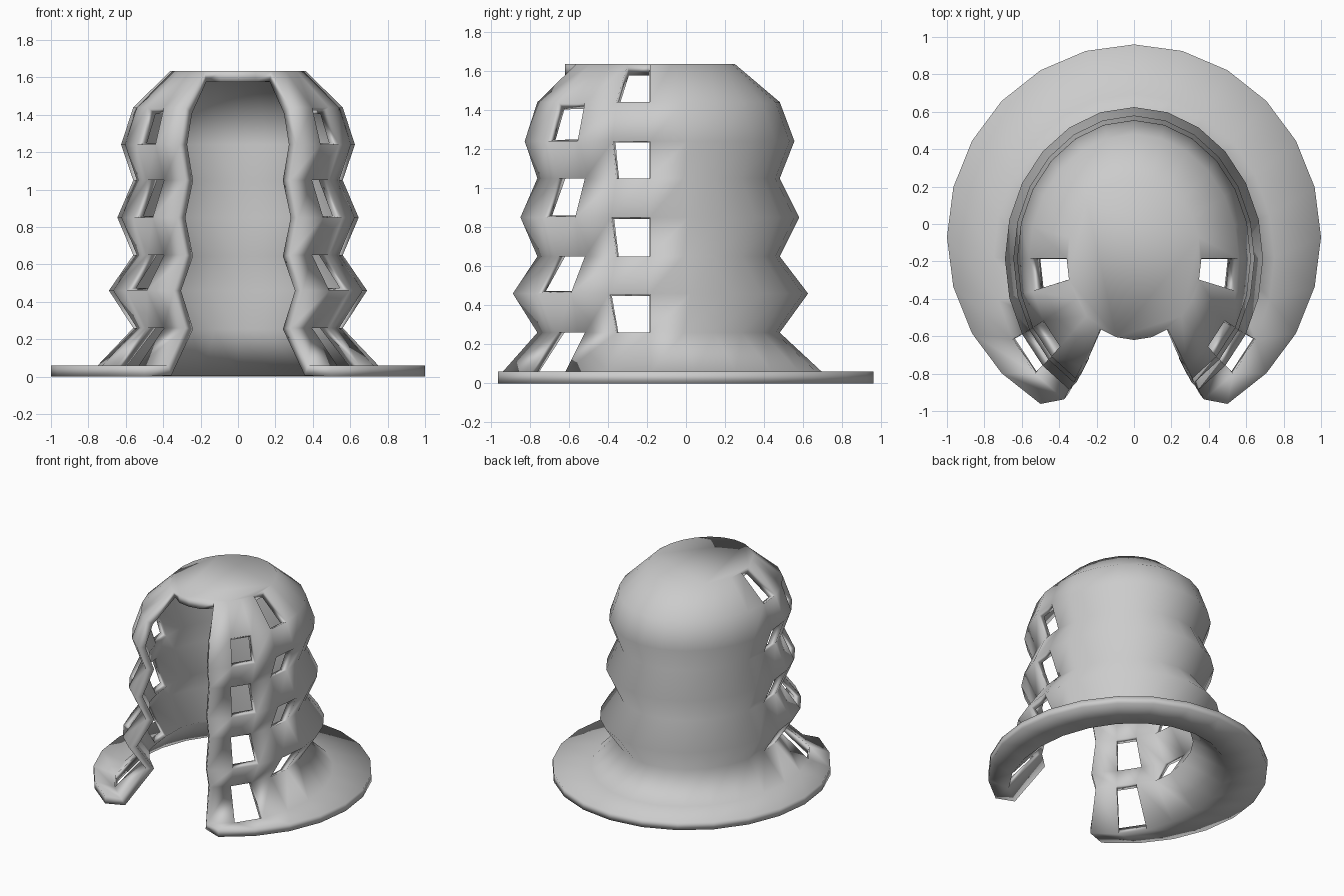
import bpy, bmesh, math

if "Cube" in bpy.data.objects:
    bpy.data.objects.remove(bpy.data.objects["Cube"])

SEG = 24        # sides around the body
OPEN = 2        # segments removed each side of the front centre
# rings: half width x, half depth y, centre y, height
RINGS = [
    (1.00, 1.03, -0.07, 0.06),     # brim edge
    (0.75, 0.875, -0.18, 0.06),    # foot of the flare
    (0.56, 0.665, -0.185, 0.26),
    (0.69, 0.81, -0.185, 0.46),
    (0.56, 0.665, -0.185, 0.65),
    (0.645, 0.765, -0.185, 0.85),
    (0.56, 0.665, -0.185, 1.05),
    (0.625, 0.74, -0.185, 1.24),
    (0.56, 0.665, -0.185, 1.44),
    (0.36, 0.435, -0.185, 1.635),  # cap edge
]

bm = bmesh.new()
grid = []
for rx, ry, cy, z in RINGS:
    ring = []
    for j in range(SEG):
        a = 2 * math.pi * j / SEG      # measured from the front
        ring.append(bm.verts.new((rx * math.sin(a), cy - ry * math.cos(a), z)))
    grid.append(ring)


def is_window(row, j):
    """Staggered windows beside the front opening, mirrored left and right."""
    j = min(j, SEG - 1 - j)
    return row > 0 and ((j == 3 and row % 2 == 1) or (j == 5 and row % 2 == 0))


# pleated wall with front opening and windows
for row in range(len(RINGS) - 1):
    lo, hi = grid[row], grid[row + 1]
    for j in range(OPEN, SEG - OPEN):
        if not is_window(row, j):
            k = (j + 1) % SEG
            bm.faces.new((lo[j], lo[k], hi[k], hi[j]))

# flat cap
bm.faces.new(grid[-1])
bmesh.ops.delete(bm, geom=[v for v in bm.verts if not v.link_faces], context='VERTS')
for f in bm.faces:
    f.smooth = True

mesh = bpy.data.meshes.new("pleated_hood")
bm.to_mesh(mesh)
bm.free()
hood = bpy.data.objects.new("pleated_hood", mesh)
bpy.context.collection.objects.link(hood)

# wall thickness, grown inwards
solid = hood.modifiers.new("thickness", 'SOLIDIFY')
solid.thickness = 0.06
solid.offset = -1
